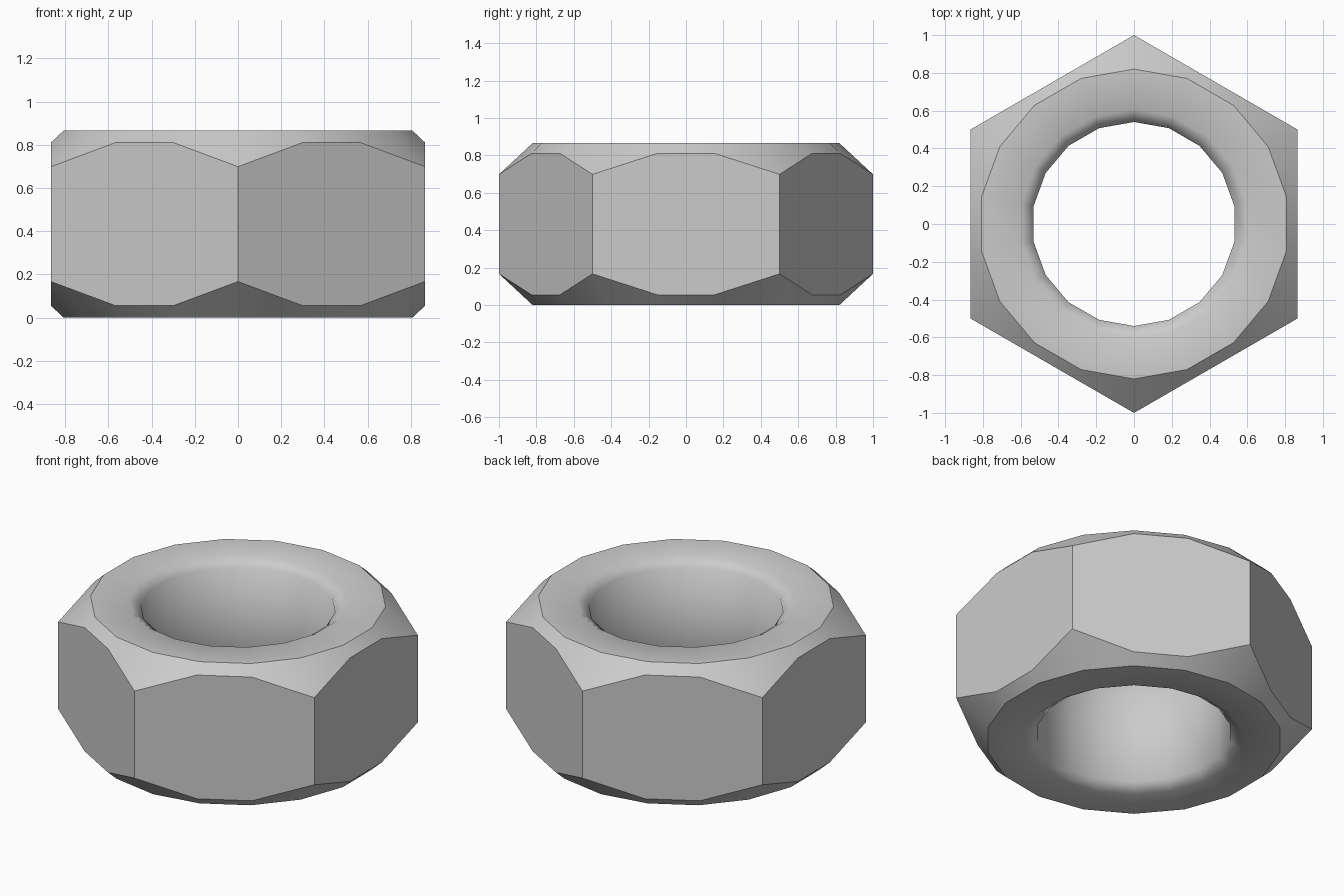
import bpy, bmesh
from math import sin, cos, radians

if "Cube" in bpy.data.objects:
    bpy.data.objects.remove(bpy.data.objects["Cube"])

SIDES = 18          # three segments per hexagon flat
HEIGHT = 0.866
TOP_R = 0.82        # flat end faces
BORE_R = 0.54
LIP_R = 0.605       # where the bore rounding starts
LIP_DEPTH = 0.045

# radius of the hexagon outline: corner, then two points along each flat
APOTHEM = cos(radians(30))
FLAT_R = APOTHEM / cos(radians(10))


def hex_point(k, lower):
    corner = k % 3 == 0
    drop = 0.167 if corner else 0.055
    return (1.0 if corner else FLAT_R), (drop if lower else HEIGHT - drop)


def ring(bm, radius_z):
    verts = []
    for k in range(SIDES):
        r, z = radius_z(k)
        a = radians(90 + 360 * k / SIDES)
        verts.append(bm.verts.new((r * cos(a), r * sin(a), z)))
    return verts


bm = bmesh.new()
# cross-section, going up the outside and back down the bore
rings = [ring(bm, f) for f in (
    lambda k: (BORE_R, LIP_DEPTH),
    lambda k: (LIP_R, 0),
    lambda k: (TOP_R, 0),
    lambda k: hex_point(k, True),
    lambda k: hex_point(k, False),
    lambda k: (TOP_R, HEIGHT),
    lambda k: (LIP_R, HEIGHT),
    lambda k: (BORE_R, HEIGHT - LIP_DEPTH),
)]
for i, low in enumerate(rings):
    high = rings[(i + 1) % len(rings)]
    for k in range(SIDES):
        n = (k + 1) % SIDES
        bm.faces.new((low[k], low[n], high[n], high[k])).smooth = True

# crisp edges around the chamfers and hexagon corners, smooth bore
for i in (2, 3, 4, 5):
    for k in range(SIDES):
        bm.edges.get((rings[i][k], rings[i][(k + 1) % SIDES])).smooth = False
for k in range(0, SIDES, 3):
    bm.edges.get((rings[3][k], rings[4][k])).smooth = False

bmesh.ops.recalc_face_normals(bm, faces=bm.faces)
mesh = bpy.data.meshes.new("hex_nut")
bm.to_mesh(mesh)
bm.free()
bpy.context.collection.objects.link(bpy.data.objects.new("hex_nut", mesh))
